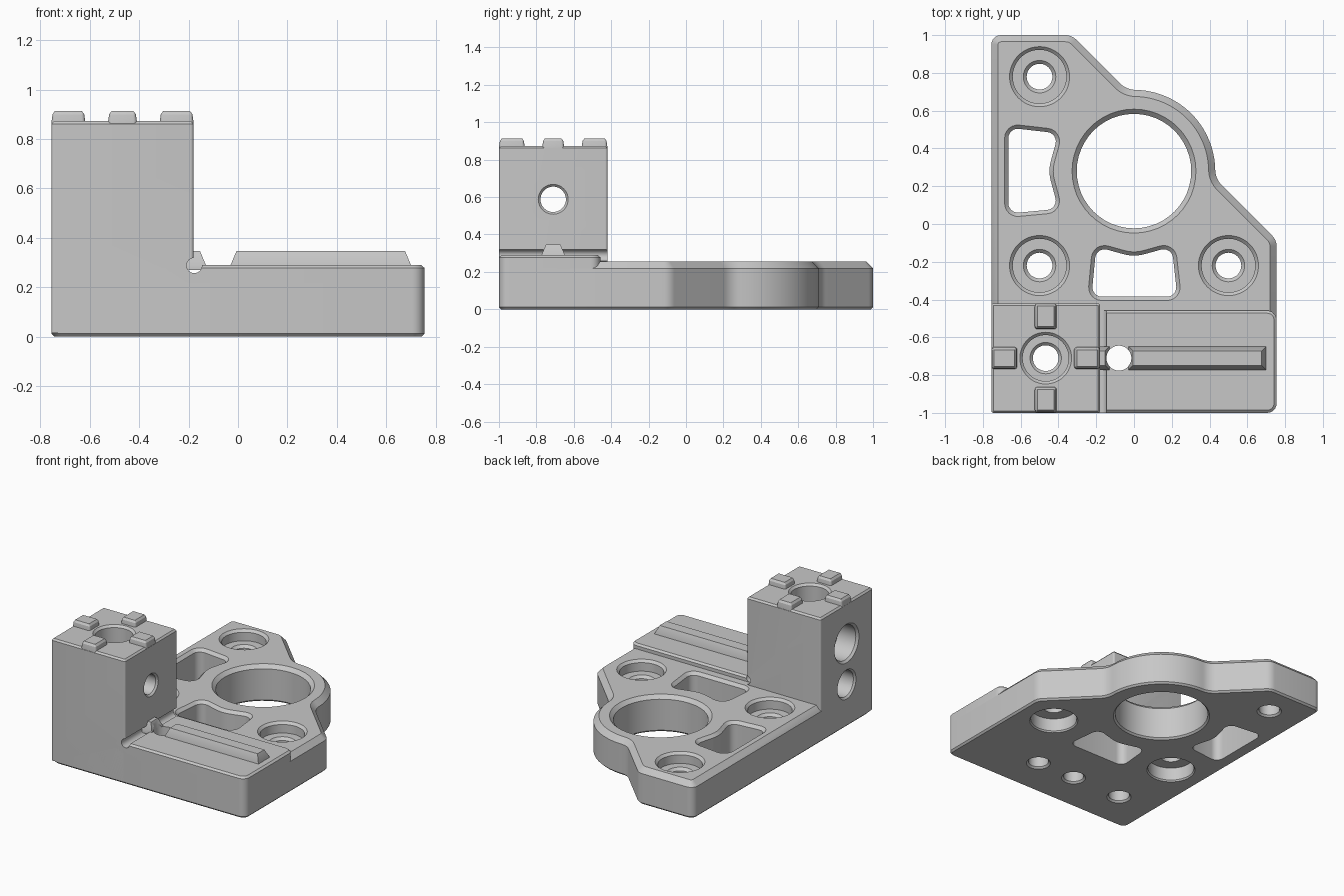
import bpy, bmesh
from math import pi, sin, cos, atan2, tan, sqrt
from mathutils import Vector, Matrix

cube = bpy.data.objects.get("Cube")
if cube:
    bpy.data.objects.remove(cube, do_unlink=True)

GREY = (0.575, 0.575, 0.575, 1)
grey = bpy.data.materials.new("plain grey")
grey.use_nodes = True
grey.diffuse_color = GREY
grey.node_tree.nodes["Principled BSDF"].inputs["Base Color"].default_value = GREY


def arc(center, radius, start, end, n):
    return [Vector((center[0] + radius * cos(start + (end - start) * k / n),
                    center[1] + radius * sin(start + (end - start) * k / n))) for k in range(n + 1)]


def rounded(corners, n=6):
    """Closed outline from (x, y, radius) corners, counter-clockwise."""
    pts, out = [Vector(c[:2]) for c in corners], []
    for i, p in enumerate(pts):
        r = corners[i][2]
        if r == 0:
            out.append(p)
            continue
        d1 = (p - pts[i - 1]).normalized()
        d2 = (pts[(i + 1) % len(pts)] - p).normalized()
        turn = atan2(d1.x * d2.y - d1.y * d2.x, d1.dot(d2))
        center = p + (d2 - d1).normalized() * r / cos(turn / 2)
        first = p - d1 * r * tan(abs(turn) / 2) - center
        a = atan2(first.y, first.x)
        out += arc(center, r, a, a + turn, n)
    return out


def box_outline(x0, x1, y0, y1, r):
    return rounded([(x0, y0, r), (x1, y0, r), (x1, y1, r), (x0, y1, r)])


def inset(outline, amount):
    out = []
    for i, p in enumerate(outline):
        d1 = (p - outline[i - 1]).normalized()
        d2 = (outline[(i + 1) % len(outline)] - p).normalized()
        n1, n2 = Vector((-d1.y, d1.x)), Vector((-d2.y, d2.x))
        out.append(p + (n1 + n2) / (1 + n1.dot(n2)) * amount)
    return out


def skin(name, rings, matrix=Matrix()):
    """Closed solid through rings of (outline, height), lowest first."""
    bm = bmesh.new()
    loops = [[bm.verts.new((p.x, p.y, z)) for p in o] for o, z in rings]
    count = len(loops[0])
    for a, b in zip(loops, loops[1:]):
        for i in range(count):
            j = (i + 1) % count
            bm.faces.new((a[i], a[j], b[j], b[i]))
    bm.faces.new(loops[0][::-1])
    bm.faces.new(loops[-1])
    bm.transform(matrix)
    mesh = bpy.data.meshes.new(name)
    bm.to_mesh(mesh)
    bm.free()
    mesh.materials.append(grey)
    obj = bpy.data.objects.new(name, mesh)
    bpy.context.collection.objects.link(obj)
    return obj


def loft(name, outline, levels):
    return skin(name, [(inset(outline, d), z) for z, d in levels])


cutters = []


def cutter(obj):
    obj.hide_render = True
    cutters.append(obj)
    return obj


def drill(name, place, profile, turn=Matrix()):
    """Round cutter from (height, radius) pairs along its axis."""
    rings = [(arc((0, 0), r, 0, 2 * pi, 48)[:-1], h) for h, r in profile]
    return cutter(skin(name, rings, Matrix.Translation(place) @ turn))


def cut(obj, tools):
    bpy.context.view_layer.objects.active = obj
    for tool in tools:
        mod = obj.modifiers.new("cut", 'BOOLEAN')
        mod.operation = 'DIFFERENCE'
        mod.solver = 'EXACT'
        mod.object = tool
        bpy.ops.object.modifier_apply(modifier=mod.name)


# Main dimensions
SIDE, TOP, STEP, TOWER = 0.755, 0.255, 0.29, 0.873
BORE = Vector((0, 0.28))
ROW = -0.71
TX = -0.4675
ALONG_X = Matrix.Rotation(pi / 2, 4, 'Y')
ALONG_Y = Matrix.Rotation(-pi / 2, 4, 'X')

# Plate outline: a bulge round the bore, blended into a diagonal edge
ring, blend, depth = 0.43, 0.12, 0.276
across = sqrt((ring + blend) ** 2 - (depth + blend) ** 2)
phi, q = atan2(across, depth + blend), pi / 4
normal, along = Vector((cos(q), sin(q))), Vector((-sin(q), cos(q)))
low = BORE + normal * (depth + blend) - along * across
high = BORE + normal * (depth + blend) + along * across
bulge = (arc(low, blend, q + pi, q + pi - phi, 8)
         + arc(BORE, ring, q - phi, q + phi, 24)[1:-1]
         + arc(high, blend, q - pi + phi, q - pi, 8))
plate_outline = rounded([(-SIDE, -1, 0.05), (SIDE, -1, 0.05), (SIDE, -0.085, 0.08)]
                        + [(p.x, p.y, 0) for p in bulge]
                        + [(-0.33, 1, 0.08), (-SIDE, 1, 0.05)])
base_plate = loft("base_plate", plate_outline,
                  [(0, 0.012), (0.012, 0), (TOP - 0.037, 0), (TOP, 0.035)])

# Raised front step and tower
front_step = loft("front_step", rounded([(-SIDE, -1, 0.025), (SIDE, -1, 0.05),
                                         (SIDE, -0.458, 0.05), (-SIDE, -0.458, 0.025)]),
                  [(0.015, 0), (STEP - 0.012, 0), (STEP, 0.014)])
tower = loft("tower", box_outline(-SIDE, -0.18, -1, -0.42, 0.012),
             [(0.015, 0), (TOWER - 0.012, 0), (TOWER, 0.011)])

# Sloped guide rail, split in two by the hole beside the tower
rails = []
for name, x0, x1 in (("guide_rail", -0.03, 0.70), ("rail_stub", -0.25, -0.13)):
    rails.append(loft(name, box_outline(x0, x1, ROW - 0.0625, ROW + 0.0625, 0),
                      [(STEP - 0.02, 0), (STEP, 0), (0.347, 0.024)]))

# Four locating tabs on the tower top
parts = [base_plate, front_step, tower] + rails
for side, dx, dy in (("left", 1, 0), ("right", -1, 0), ("back", 0, 1), ("front", 0, -1)):
    cx, cy = TX + dx * 0.219, ROW + dy * 0.221
    hx, hy = (0.068, 0.058) if dx else (0.058, 0.068)
    parts.append(loft(side + "_tab", box_outline(cx - hx, cx + hx, cy - hy, cy + hy, 0.015),
                      [(TOWER - 0.015, 0), (TOWER, 0), (0.9, 0.004), (0.914, 0.014)]))

# Plate openings: bore, two matching windows, three recessed screw holes
bore = drill("bore_cutter", (0, BORE.y, 0),
             [(-0.02, 0.335), (0.012, 0.303), (TOP - 0.025, 0.303), (TOP + 0.025, 0.353)])
window = [(-0.665, 0.51, 0.05), (-0.665, 0.055, 0.05), (-0.4, 0.08, 0.05),
          (-0.455, 0.28, 0.2), (-0.4, 0.48, 0.05)]
twin = [(y - BORE.y, x + BORE.y, r) for x, y, r in reversed(window)]
plate_tools = [bore]
for corners in (window, twin):
    plate_tools.append(cutter(loft("window_cutter", rounded(corners),
                                   [(-0.1, 0), (TOP - 0.02, 0), (TOP + 0.02, -0.04)])))
for x, y, pocket in ((-0.5, 0.78, 0), (-0.5, -0.22, 1), (0.5, -0.22, 1)):
    under = [(-0.01, 0.165), (0.01, 0.15), (0.1, 0.15), (0.1, 0.068)] if pocket \
        else [(-0.02, 0.1), (0.012, 0.068)]
    plate_tools.append(drill("screw_cutter", (x, y, 0), under + [
        (0.16, 0.068), (0.178, 0.086), (0.178, 0.142), (TOP - 0.017, 0.142), (TOP + 0.017, 0.176)]))

# Holes along the front row
tower_bore = drill("tower_bore_cutter", (TX, ROW, 0),
                   [(-0.02, 0.1), (0.012, 0.068), (0.715, 0.068), (0.73, 0.083),
                    (0.73, 0.122), (TOWER - 0.015, 0.122), (TOWER + 0.015, 0.152)])
rail_hole = drill("rail_hole_cutter", (-0.08, ROW, 0),
                  [(-0.02, 0.1), (0.012, 0.066), (0.5, 0.066)])
blind_hole = drill("blind_hole_cutter", (0.22, ROW, 0),
                   [(-0.02, 0.1), (0.012, 0.066), (0.2, 0.066)])
cross_hole = drill("cross_hole_cutter", (0, ROW, 0.588),
                   [(-SIDE - 0.015, 0.15), (-SIDE + 0.015, 0.122), (-0.6, 0.122), (-0.6, 0.068),
                    (-0.192, 0.068), (-0.16, 0.1)], ALONG_X)
side_hole = drill("side_hole_cutter", (0, ROW, 0.30),
                  [(-SIDE - 0.012, 0.115), (-SIDE + 0.012, 0.091), (-0.57, 0.091)], ALONG_X)
relief = drill("relief_cutter", (-0.177, 0, 0.288),
               [(-1.1, 0.031), (-0.4, 0.031)], ALONG_Y)

cut(base_plate, plate_tools + [tower_bore, rail_hole, blind_hole, side_hole])
cut(front_step, [tower_bore, rail_hole, blind_hole, side_hole, relief])
cut(tower, [tower_bore, cross_hole, side_hole, relief])
for rail in rails:
    cut(rail, [rail_hole])

# Tidy up and smooth the curved walls
for tool in cutters:
    bpy.data.objects.remove(tool, do_unlink=True)
for part in parts:
    bpy.ops.object.select_all(action='DESELECT')
    part.select_set(True)
    bpy.context.view_layer.objects.active = part
    bpy.ops.object.shade_smooth_by_angle(angle=pi / 7)
